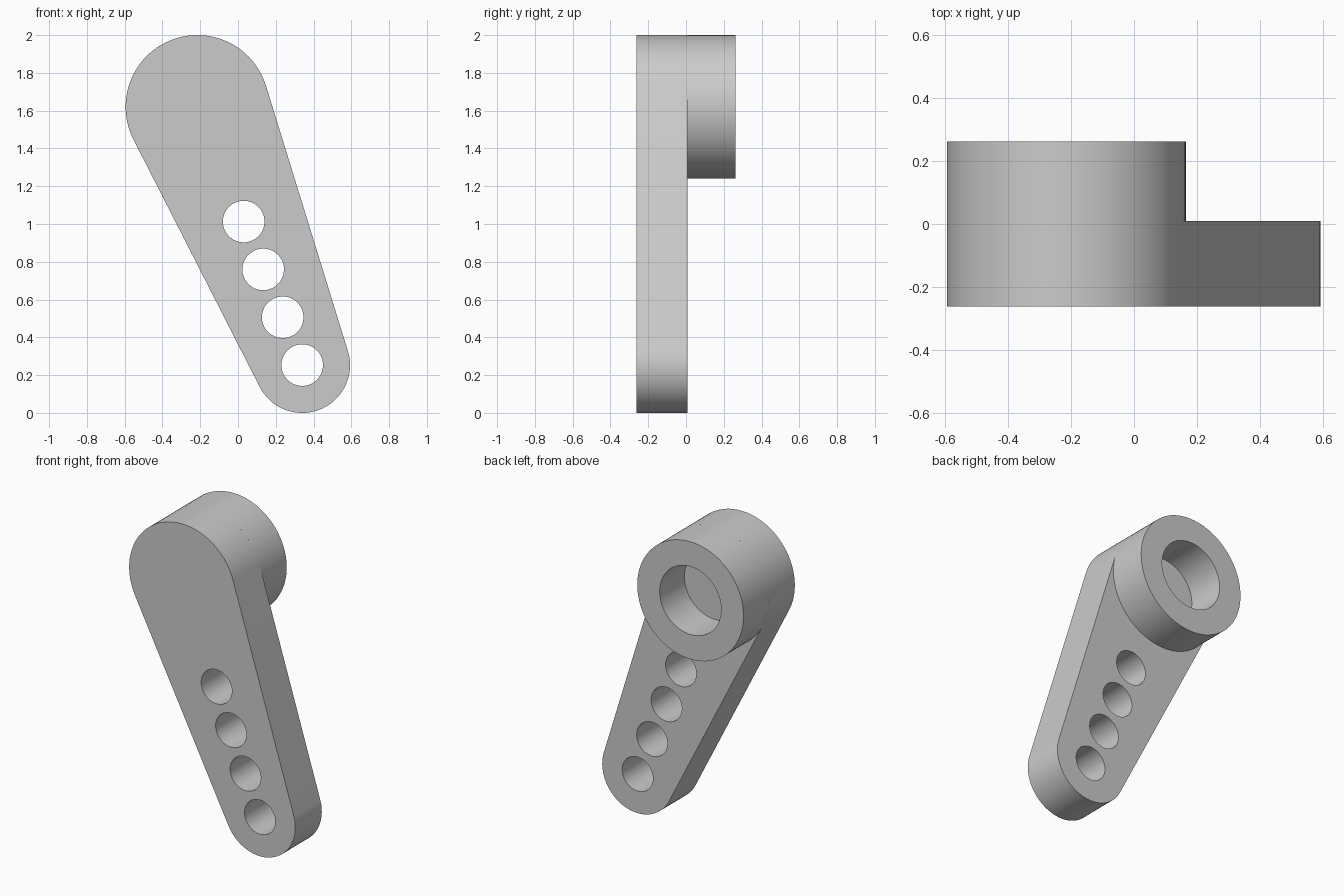
import bpy
import bmesh
from math import cos, sin, acos, atan2, pi, radians
from mathutils import Vector

cube = bpy.data.objects.get("Cube")
if cube:
    bpy.data.objects.remove(cube, do_unlink=True)

grey = bpy.data.materials.new("plain grey")
grey.use_nodes = True
grey.diffuse_color = (0.6, 0.6, 0.6, 1)
grey.node_tree.nodes["Principled BSDF"].inputs["Base Color"].default_value = (0.6, 0.6, 0.6, 1)

# Main dimensions, in the x-z plane
HUB, HUB_R = Vector((-0.215, 1.62)), 0.38
TIP, TIP_R = Vector((0.34, 0.253)), 0.253
TOP_HOLE = Vector((0.03, 1.013))
HOLE_R, SOCKET_R = 0.11, 0.22
FRONT, STEP, BACK = -0.262, 0.009, 0.262


def arc(centre, radius, start, end, steps):
    """Points along an arc, both ends included."""
    angles = [start + (end - start) * i / steps for i in range(steps + 1)]
    return [centre + radius * Vector((cos(a), sin(a))) for a in angles]


def circle(centre, radius, steps=72):
    return arc(centre, radius, 0, 2 * pi, steps)[:-1]


def plate(name, loops, y0, y1):
    """Fill an outline with holes and extrude it from y0 to y1."""
    bm = bmesh.new()
    edges = []
    for loop in loops:
        verts = [bm.verts.new((p.x, y0, p.y)) for p in loop]
        edges += [bm.edges.new((v, verts[i - 1])) for i, v in enumerate(verts)]
    bmesh.ops.triangle_fill(bm, edges=edges, use_beauty=True, normal=(0, -1, 0))
    out = bmesh.ops.extrude_face_region(bm, geom=bm.faces[:], use_keep_orig=True)
    moved = [g for g in out["geom"] if isinstance(g, bmesh.types.BMVert)]
    bmesh.ops.translate(bm, verts=moved, vec=(0, y1 - y0, 0))
    bmesh.ops.recalc_face_normals(bm, faces=bm.faces[:])
    mesh = bpy.data.meshes.new(name)
    bm.to_mesh(mesh)
    bm.free()
    mesh.materials.append(grey)
    obj = bpy.data.objects.new(name, mesh)
    bpy.context.collection.objects.link(obj)
    bpy.ops.object.select_all(action="DESELECT")
    obj.select_set(True)
    bpy.context.view_layer.objects.active = obj
    bpy.ops.object.shade_smooth_by_angle(angle=radians(30))
    return obj


# Tapered arm: two end arcs joined by their common tangents
axis = TIP - HUB
heading = atan2(axis.y, axis.x)
spread = acos((HUB_R - TIP_R) / axis.length)
outline = arc(HUB, HUB_R, heading + spread, heading + 2 * pi - spread, 60)
outline += arc(TIP, TIP_R, heading - spread, heading + spread, 48)

# Row of four through holes, the last one centred in the tip
holes = [circle(TOP_HOLE.lerp(TIP, i / 3), HOLE_R) for i in range(4)]
plate("lever_arm", [outline] + holes, FRONT, STEP)

# Hub ring behind the wide end, forming a blind socket
plate("hub_ring", [circle(HUB, HUB_R, 96), circle(HUB, SOCKET_R)], STEP, BACK)
